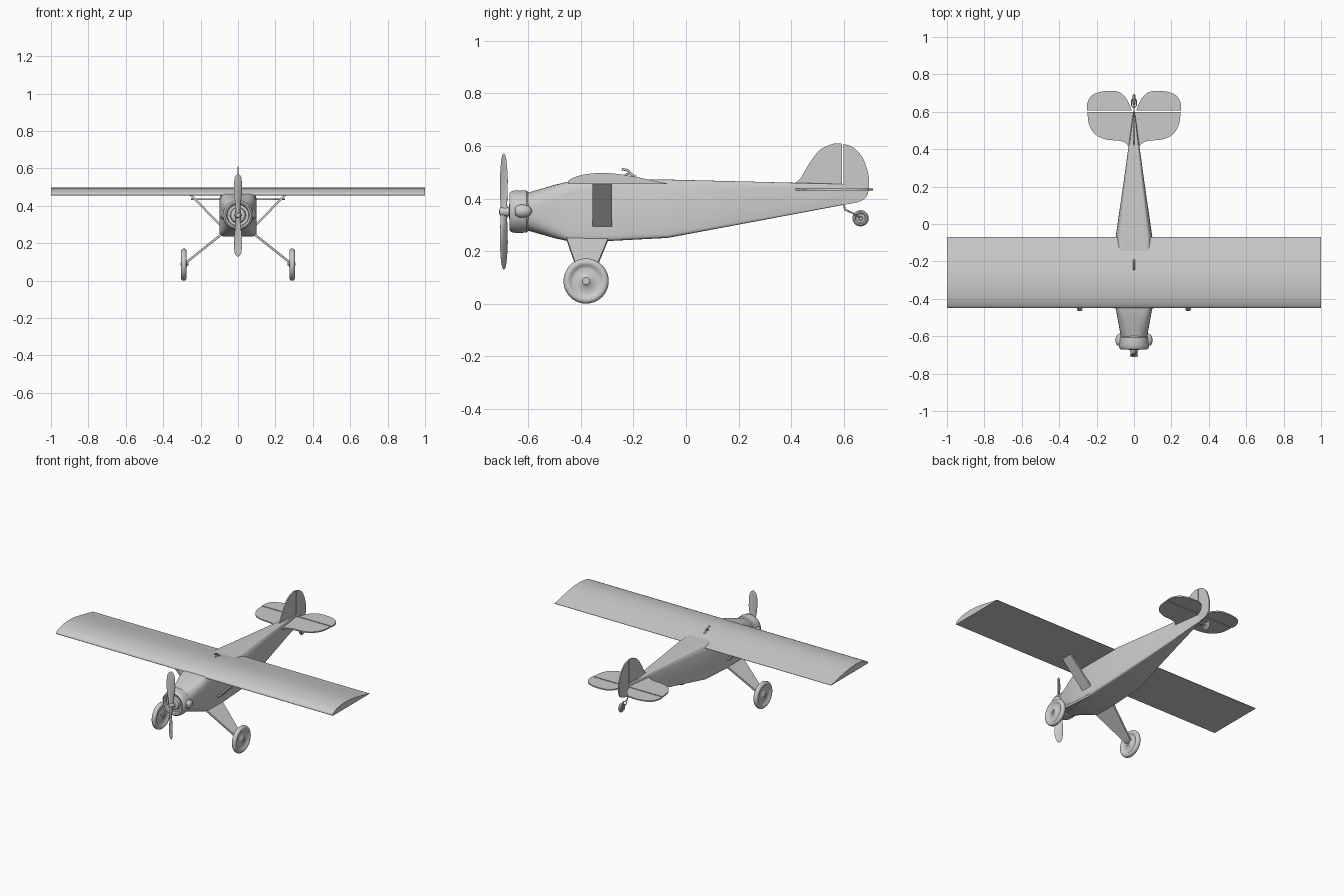
import bpy, bmesh, math
from mathutils import Vector, Matrix

if "Cube" in bpy.data.objects:
    bpy.data.objects.remove(bpy.data.objects["Cube"])


def finish(name, bm, angle=35):
    bmesh.ops.remove_doubles(bm, verts=bm.verts, dist=1e-5)
    bmesh.ops.recalc_face_normals(bm, faces=bm.faces)
    me = bpy.data.meshes.new(name)
    bm.to_mesh(me)
    bm.free()
    me.shade_smooth()
    me.set_sharp_from_angle(angle=math.radians(angle))
    ob = bpy.data.objects.new(name, me)
    bpy.context.scene.collection.objects.link(ob)
    return ob


def loft(name, rings, angle=35):
    """Skin a list of equal-length closed rings and cap both ends."""
    bm = bmesh.new()
    vs = [[bm.verts.new(p) for p in r] for r in rings]
    n = len(rings[0])
    for a, b in zip(vs, vs[1:]):
        for i in range(n):
            bm.faces.new((a[i], a[(i + 1) % n], b[(i + 1) % n], b[i]))
    bm.faces.new(vs[0])
    bm.faces.new(vs[-1])
    return finish(name, bm, angle)


def lathe(name, profile, axis, centre, steps=40):
    """Revolve (radius, along) points about the x or y axis."""
    bm = bmesh.new()
    if axis == 'x':
        pts, ax = [Vector((h, 0, r)) for r, h in profile], (1, 0, 0)
    else:
        pts, ax = [Vector((0, h, r)) for r, h in profile], (0, 1, 0)
    vs = [bm.verts.new(p) for p in pts]
    es = [bm.edges.new(e) for e in zip(vs, vs[1:])]
    bmesh.ops.spin(bm, geom=vs + es, cent=(0, 0, 0), axis=ax,
                   angle=2 * math.pi, steps=steps)
    bmesh.ops.remove_doubles(bm, verts=bm.verts, dist=1e-5)
    bmesh.ops.translate(bm, verts=bm.verts, vec=centre)
    return finish(name, bm)


def smooth_line(pts, sub=5):
    """Catmull-Rom through the outline points."""
    p = [Vector(q) for q in pts]
    p = [p[0]] + p + [p[-1]]
    out = []
    for a, b, c, d in zip(p, p[1:], p[2:], p[3:]):
        for k in range(sub):
            t = k / sub
            out.append(0.5 * (2 * b + (c - a) * t + (2 * a - 5 * b + 4 * c - d) * t * t
                              + (3 * b - a - 3 * c + d) * t ** 3))
    return out + [p[-1]]


def tube(name, pts, r):
    cu = bpy.data.curves.new(name, 'CURVE')
    cu.dimensions = '3D'
    cu.bevel_depth, cu.bevel_resolution, cu.use_fill_caps = r, 3, True
    sp = cu.splines.new('POLY')
    sp.points.add(len(pts) - 1)
    for q, p in zip(sp.points, pts):
        q.co = (*p, 1)
    ob = bpy.data.objects.new(name, cu)
    bpy.context.scene.collection.objects.link(ob)
    return ob


# Fuselage: stations of y, half width, bottom, top, squareness, deck chamfer
stations = [(-.61, .070, .280, .420, 2.2, 0), (-.56, .078, .266, .434, 3, 0),
            (-.50, .089, .249, .452, 5, .05), (-.44, .099, .236, .466, 12, .12),
            (-.30, .100, .238, .474, 16, .17), (-.07, .098, .250, .472, 16, .17),
            (.25, .052, .310, .464, 16, .17), (.60, .004, .376, .455, 16, .17)]
rings = []
for y, w, zb, zt, e, ch in stations:
    ring = []
    for i in range(48):
        a = 2 * math.pi * (i + .5) / 48
        c, s = math.cos(a), math.sin(a)
        x = math.copysign(abs(c) ** (2 / e), c)
        t = math.copysign(abs(s) ** (2 / e), s) / 2 + .5
        x *= 1 - ch * max(0, (t - .85) / .15)
        ring.append((w * x, y, zb + (zt - zb) * t))
    rings.append(ring)
loft("fuselage", rings, 30)

# Wing: flat-bottomed aerofoil
foil = smooth_line([(-.45, .457), (-.444, .470), (-.41, .486), (-.36, .495), (-.31, .497),
                    (-.25, .492), (-.18, .480), (-.12, .467), (-.07, .457)], 4)
foil = [(p.x, p.y) for p in foil] + [(-.07, .455), (-.448, .455)]
loft("wing", [[(x, y, z) for y, z in foil] for x in (-1, 1)])

# Engine cowl with open front ring and crankcase
lathe("engine_cowl", [(0, -.60), (.074, -.60), (.080, -.607), (.081, -.65), (.078, -.664),
                      (.070, -.672), (.061, -.668), (.057, -.655), (.042, -.655),
                      (.038, -.668), (.025, -.674), (0, -.674)], 'y', (0, 0, .35), 48)
lathe("propeller_hub", [(0, -.67), (.018, -.67), (.018, -.70), (.011, -.71), (0, -.711)],
      'y', (0, 0, .35), 24)

# Propeller blades: radius, chord, thickness, twist
blade = [(.0, .034, .022, 50), (.03, .030, .018, 48), (.07, .042, .011, 42),
         (.12, .052, .008, 35), (.17, .050, .006, 30), (.20, .040, .005, 27),
         (.215, .024, .004, 26), (.221, .006, .002, 26)]
for name, d in (("propeller_blade_upper", 1), ("propeller_blade_lower", -1)):
    rings = []
    for r, c, th, tw in blade:
        m = Matrix.Rotation(math.radians(tw) * d, 3, 'Z')
        rings.append([m @ Vector((c / 2 * math.cos(k * math.pi / 8),
                                  th / 2 * math.sin(k * math.pi / 8), 0))
                      + Vector((0, -.693, .35 + d * r)) for k in range(16)])
    loft(name, rings, 50)


# Tail surfaces: thin outlined plates
def plate(name, outline, place, half):
    loft(name, [[place(p.x, p.y, s) for p in outline] for s in (-half, half)])


fin = smooth_line([(.39, .452), (.43, .470), (.47, .535), (.51, .585), (.56, .608), (.594, .608)])
plate("fin", fin + [Vector((.594, .44))], lambda u, v, s: (s, u, v), .004)
rudder = smooth_line([(.600, .607), (.635, .595), (.67, .558), (.692, .50), (.696, .45),
                      (.688, .41), (.66, .388), (.600, .376)])
plate("rudder", rudder, lambda u, v, s: (s, u, v), .004)
stab = smooth_line([(.02, .405), (.05, .436), (.09, .446), (.15, .452), (.205, .477),
                    (.24, .53), (.249, .60)])
elev = smooth_line([(.251, .607), (.250, .645), (.225, .688), (.17, .709), (.10, .710),
                    (.06, .693), (.03, .652), (.012, .607)])

for side, s in (("left", -1), ("right", 1)):
    flat = lambda u, v, t: (s * u, v, .434 + t)
    plate(side + "_stabiliser", stab + [Vector((0, .60)), Vector((0, .405))], flat, .004)
    plate(side + "_elevator", elev, flat, .004)
    # Wing strut and landing gear leg
    loft(side + "_wing_strut",
         [[(s * (x + dx), y, z + dz) for y, dx, dz in
           ((-.356, -.004, .004), (-.282, -.004, .004), (-.282, .004, -.004), (-.356, .004, -.004))]
          for x, z in ((.09, .292), (.252, .458))])
    loft(side + "_gear_leg",
         [[(s * (x + dx), y, z + dz) for y, dx, dz in
           ((y0, .004, .005), (y1, .004, .005), (y1, -.004, -.005), (y0, -.004, -.005))]
          for x, z, y0, y1 in ((.088, .248, -.455, -.295), (.277, .097, -.402, -.358))])
    tube(side + "_axle", [(s * .265, -.38, .09), (s * .308, -.38, .09)], .008)
    # Main wheel with rounded tyre and dished disc
    half = [(.014, .016), (.020, .010), (.048, .005), (.057, .007), (.063, .013),
            (.071, .0155), (.079, .013), (.084, .008)]
    lathe(side + "_main_wheel", [(0, .016)] + half + [(.086, 0)]
          + [(r, -h) for r, h in reversed(half)] + [(0, -.016)], 'x', (s * .29, -.38, .086))
    # Cylinder fairing on the cowl
    bm = bmesh.new()
    bmesh.ops.create_uvsphere(bm, u_segments=24, v_segments=12, radius=1)
    for v in bm.verts:
        v.co = Vector((s * .076 + v.co.x * .023, -.622 + max(v.co.y, -.8) * .036,
                       .352 + v.co.z * .025))
    finish(side + "_cylinder_fairing", bm)
    tube(side + "_tail_fork", [(0, .620, .351), (s * .013, .632, .345), (s * .013, .664, .327)], .003)

# Tail wheel and its spring strut
tube("tail_strut", [(0, .600, .385), (0, .604, .358), (0, .625, .349)], .004)
half = [(.007, .010), (.009, .005), (.017, .004), (.021, .008), (.026, .007)]
lathe("tail_wheel", [(0, .010)] + half + [(.031, 0)]
      + [(r, -h) for r, h in reversed(half)] + [(0, -.010)], 'x', (0, .664, .325), 32)

# Air vent hook on top of the wing
tube("wing_vent", [(0, -.190, .482), (0, -.208, .492), (0, -.220, .507), (0, -.244, .512)], .005)
tube("wing_vent_foot", [(0, -.236, .486), (0, -.215, .498)], .004)
